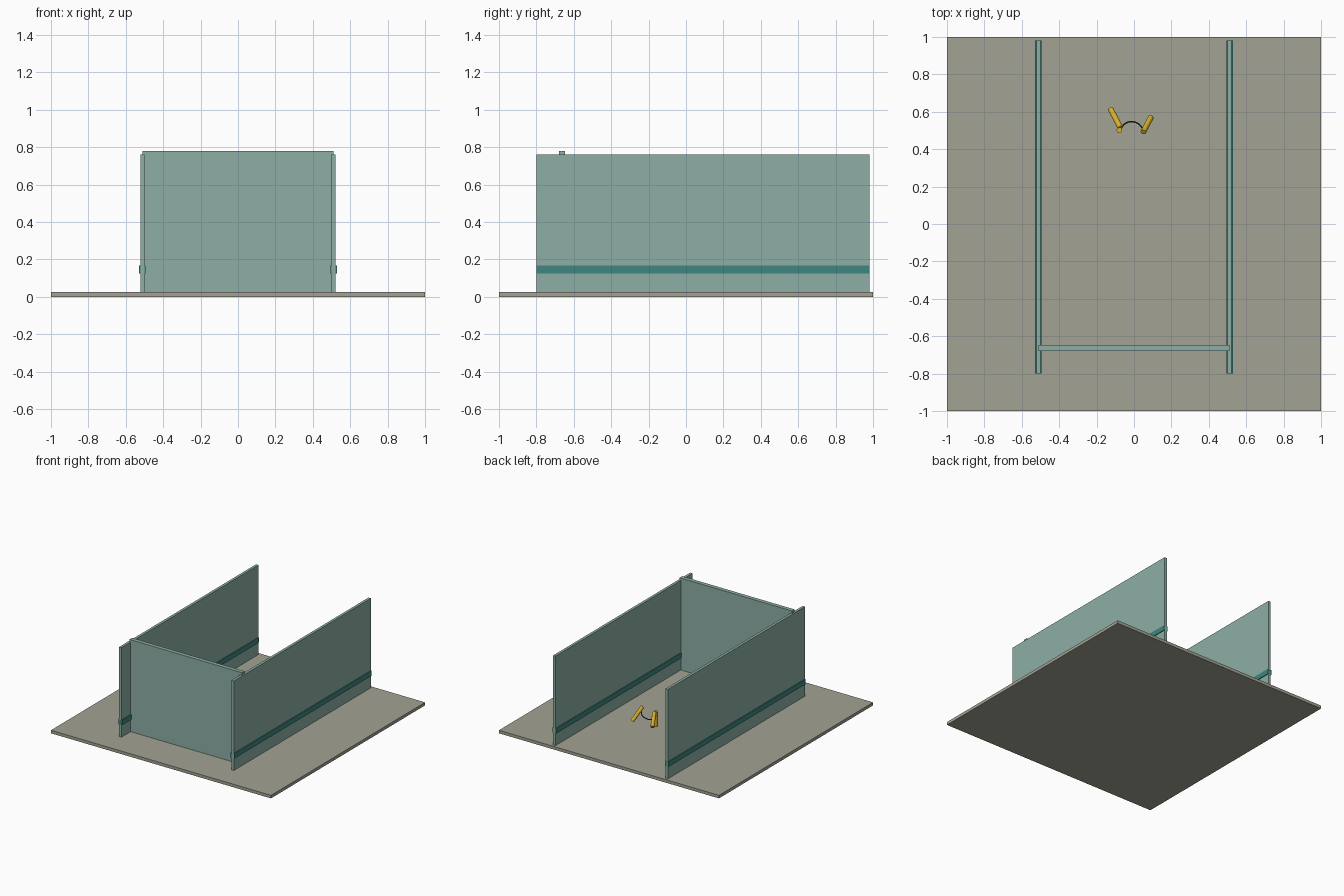
import bpy
import math
from mathutils import Vector

if "Cube" in bpy.data.objects:
    bpy.data.objects.remove(bpy.data.objects["Cube"])


def material(name, color):
    m = bpy.data.materials.new(name)
    m.diffuse_color = (*color, 1)
    m.use_nodes = True
    m.node_tree.nodes["Principled BSDF"].inputs["Base Color"].default_value = m.diffuse_color
    return m


WALL = material("pale green", (0.27, 0.43, 0.375))
BAND = material("teal", (0.05, 0.24, 0.215))
FLOOR = material("warm grey", (0.365, 0.36, 0.295))
YELLOW = material("yellow", (0.68, 0.43, 0.025))
DARK = material("dark teal", (0.015, 0.06, 0.055))


def box(name, lo, hi, mat):
    lo, hi = Vector(lo), Vector(hi)
    bpy.ops.mesh.primitive_cube_add(size=1, location=(lo + hi) / 2)
    ob = bpy.context.object
    ob.name = name
    ob.scale = hi - lo
    bpy.ops.object.transform_apply(location=False, rotation=False, scale=True)
    ob.data.materials.append(mat)
    return ob


def rod(name, a, b, radius, mat):
    a, b = Vector(a), Vector(b)
    bpy.ops.mesh.primitive_cylinder_add(vertices=16, radius=radius,
                                        depth=(b - a).length, location=(a + b) / 2)
    ob = bpy.context.object
    ob.name = name
    ob.rotation_euler = (b - a).to_track_quat('Z', 'Y').to_euler()
    ob.data.materials.append(mat)
    bpy.ops.object.shade_smooth_by_angle(angle=math.radians(40))
    return ob


# Floor slab
box("floor", (-1, -1, 0), (1, 1, 0.025), FLOOR)

# Side walls, each with a rail running along both faces
for side, x in (("left", -0.511), ("right", 0.511)):
    box(side + "_wall", (x - 0.011, -0.8, 0.025), (x + 0.011, 0.98, 0.76), WALL)
    box(side + "_rail", (x - 0.017, -0.8, 0.125), (x + 0.017, 0.98, 0.167), BAND)

# Cross wall joining the side walls
box("front_wall", (-0.511, -0.68, 0.025), (0.511, -0.647, 0.78), WALL)

# Floating yellow grips
rod("left_grip", (-0.125, 0.615, 0.205), (-0.073, 0.515, 0.275), 0.015, YELLOW)
rod("left_lower_grip", (-0.078, 0.502, 0.155), (-0.078, 0.502, 0.28), 0.015, YELLOW)
rod("right_grip", (0.09, 0.57, 0.18), (0.05, 0.492, 0.28), 0.015, YELLOW)

# Thin cord between the grips
curve = bpy.data.curves.new("cord", 'CURVE')
curve.dimensions = '3D'
curve.bevel_depth = 0.004
curve.bevel_resolution = 1
curve.resolution_u = 6
points = [(-0.07, 0.51, 0.217), (-0.05, 0.535, 0.215), (-0.015, 0.547, 0.222),
          (0.025, 0.535, 0.23), (0.05, 0.505, 0.24)]
spline = curve.splines.new('BEZIER')
spline.bezier_points.add(len(points) - 1)
for p, co in zip(spline.bezier_points, points):
    p.co = co
    p.handle_left_type = p.handle_right_type = 'AUTO'
curve.materials.append(DARK)
bpy.context.collection.objects.link(bpy.data.objects.new("cord", curve))
